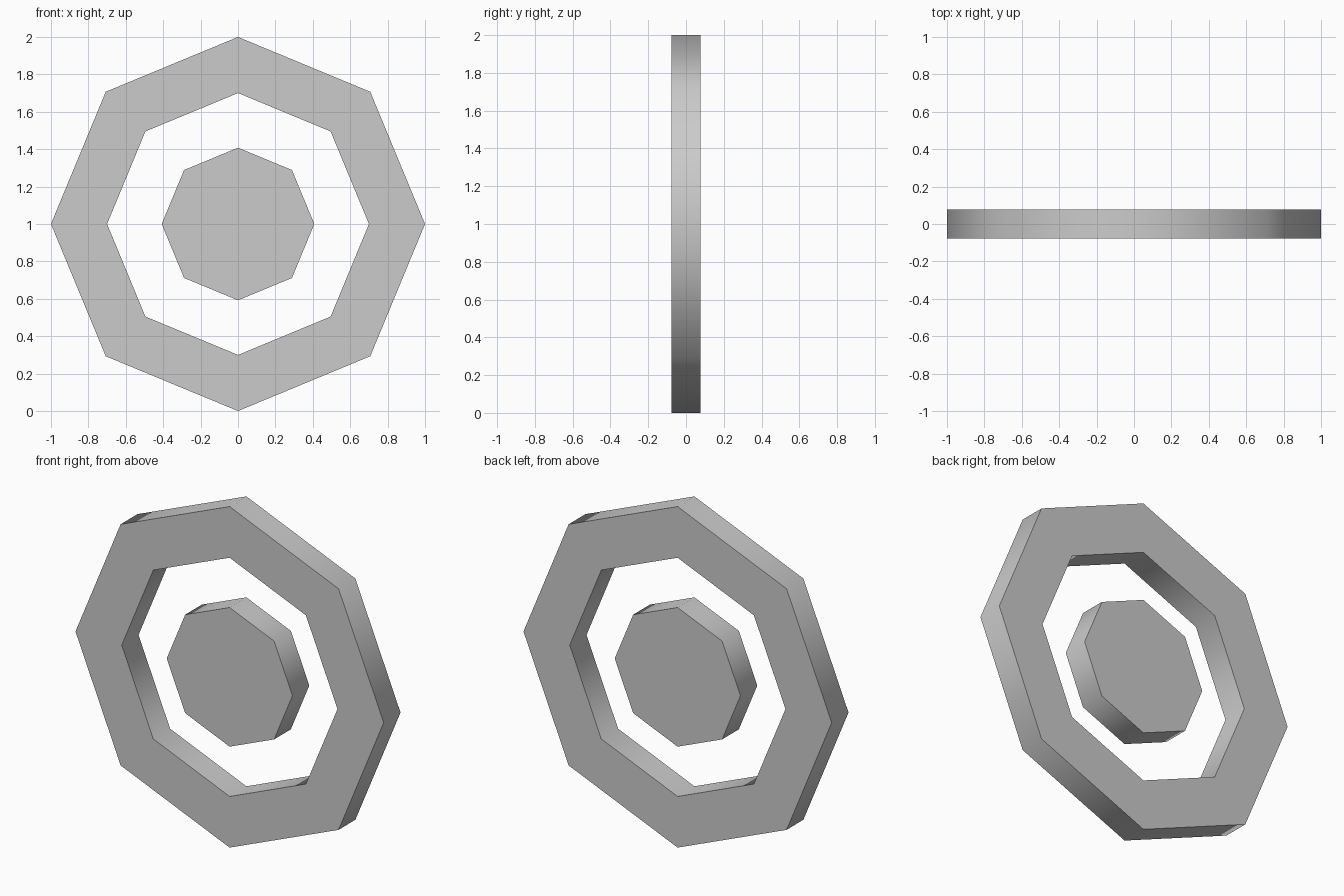
import bpy, bmesh
from math import cos, sin, pi, radians

if "Cube" in bpy.data.objects:
    bpy.data.objects.remove(bpy.data.objects["Cube"])

SIDES, HALF_DEPTH, CENTRE_Z = 8, 0.078, 1.0


def octagon(bm, radius, y):
    return [bm.verts.new((radius * cos(2 * pi * i / SIDES), y,
                          CENTRE_Z + radius * sin(2 * pi * i / SIDES)))
            for i in range(SIDES)]


def bridge(bm, a, b):
    for i in range(SIDES):
        j = (i + 1) % SIDES
        bm.faces.new((a[i], a[j], b[j], b[i]))


def plate(name, outer, inner=None):
    bm = bmesh.new()
    front, back = (octagon(bm, outer, y) for y in (-HALF_DEPTH, HALF_DEPTH))
    bridge(bm, front, back)
    if inner:
        hole_front, hole_back = (octagon(bm, inner, y) for y in (-HALF_DEPTH, HALF_DEPTH))
        bridge(bm, back, hole_back)
        bridge(bm, hole_back, hole_front)
        bridge(bm, hole_front, front)
    else:
        bm.faces.new(front)
        bm.faces.new(back)
    bmesh.ops.recalc_face_normals(bm, faces=bm.faces)
    # Rim is smooth around the octagon, caps meet it at a sharp edge
    for f in bm.faces:
        f.smooth = True
    for e in bm.edges:
        e.smooth = e.calc_face_angle() < radians(60)
    mesh = bpy.data.meshes.new(name)
    bm.to_mesh(mesh)
    bm.free()
    obj = bpy.data.objects.new(name, mesh)
    bpy.context.collection.objects.link(obj)
    return obj


# Outer octagonal ring
plate("outer_ring", 1.0, 0.70)
# Solid octagonal disc floating in the centre
plate("centre_disc", 0.408)
